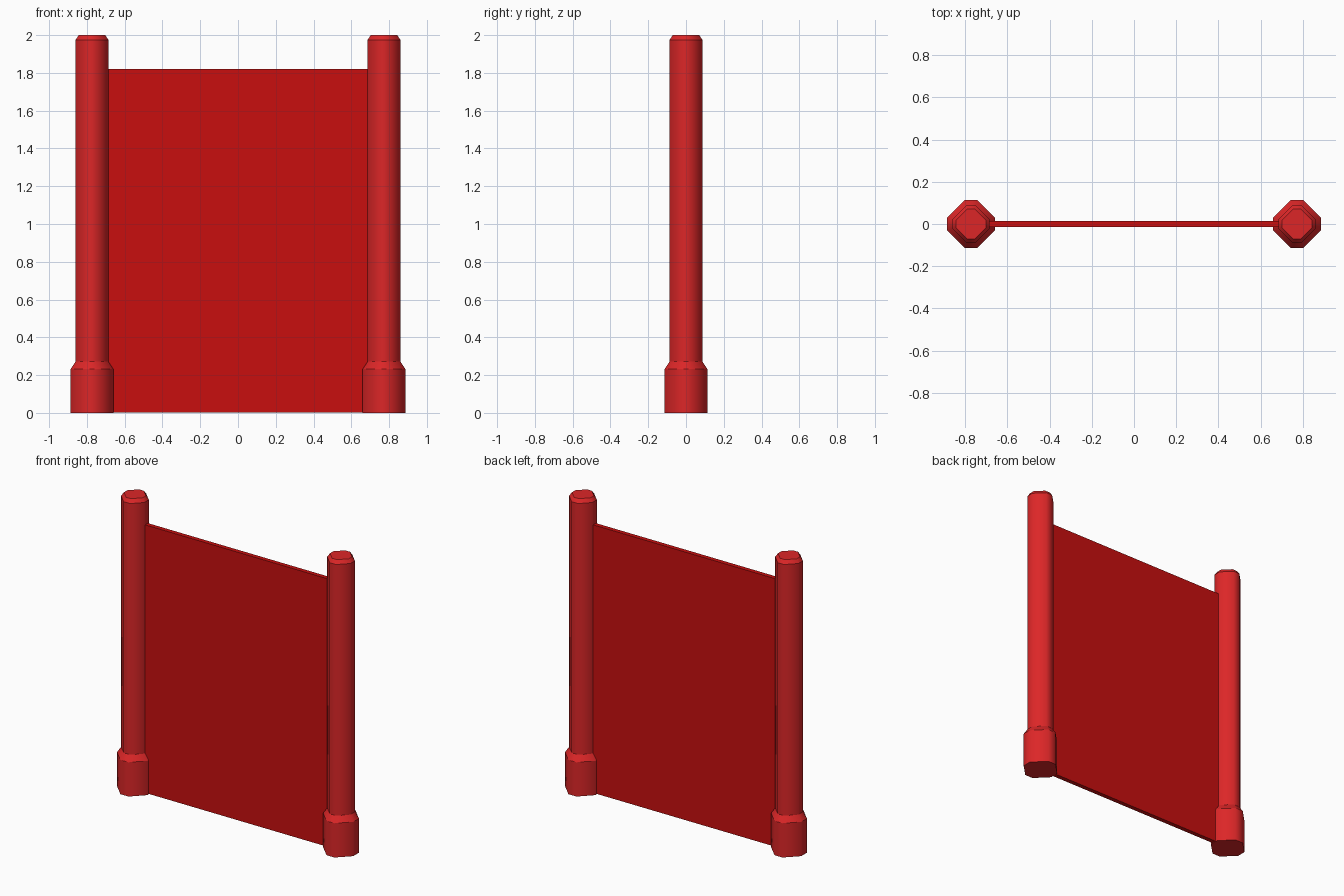
import bpy, bmesh

if "Cube" in bpy.data.objects:
    bpy.data.objects.remove(bpy.data.objects["Cube"])


def material(name, rgb):
    m = bpy.data.materials.new(name)
    m.diffuse_color = (*rgb, 1)
    m.use_nodes = True
    m.node_tree.nodes["Principled BSDF"].inputs["Base Color"].default_value = m.diffuse_color
    return m


post_red = material("bright red", (0.716, 0.0194, 0.0205))
panel_red = material("deep red", (0.578, 0.0048, 0.0048))


def finish(bm, name, mat):
    bmesh.ops.recalc_face_normals(bm, faces=bm.faces)
    mesh = bpy.data.meshes.new(name)
    bm.to_mesh(mesh)
    bm.free()
    mesh.materials.append(mat)
    ob = bpy.data.objects.new(name, mesh)
    bpy.context.collection.objects.link(ob)
    return ob


def post(name, cx):
    # Diamond section with clipped corners, lofted up a (height, half width, clip) profile
    profile = [(0, 0.113, 0.03), (0.232, 0.113, 0.03), (0.272, 0.087, 0.024),
               (1.975, 0.087, 0.024), (2.0, 0.07, 0.018)]
    bm = bmesh.new()
    rings = []
    for z, r, c in profile:
        pts = [(r, -c), (r, c), (c, r), (-c, r), (-r, c), (-r, -c), (-c, -r), (c, -r)]
        rings.append([bm.verts.new((cx + x, y, z)) for x, y in pts])
    for a, b in zip(rings, rings[1:]):
        for i in range(8):
            j = (i + 1) % 8
            bm.faces.new((a[i], a[j], b[j], b[i])).smooth = True
    bm.faces.new(rings[0][::-1])
    bm.faces.new(rings[-1])
    # Horizontal rings stay crisp, sides shade smoothly
    for e in bm.edges:
        if abs(e.verts[0].co.z - e.verts[1].co.z) < 1e-5:
            e.smooth = False
    finish(bm, name, post_red)


for name, cx in (("left_post", -0.773), ("right_post", 0.773)):
    post(name, cx)

# Thin panel between the posts
bm = bmesh.new()
bmesh.ops.create_cube(bm, size=1)
for v in bm.verts:
    v.co = (v.co.x * 1.40, v.co.y * 0.03, 0.003 + (v.co.z + 0.5) * 1.817)
finish(bm, "panel", panel_red)
